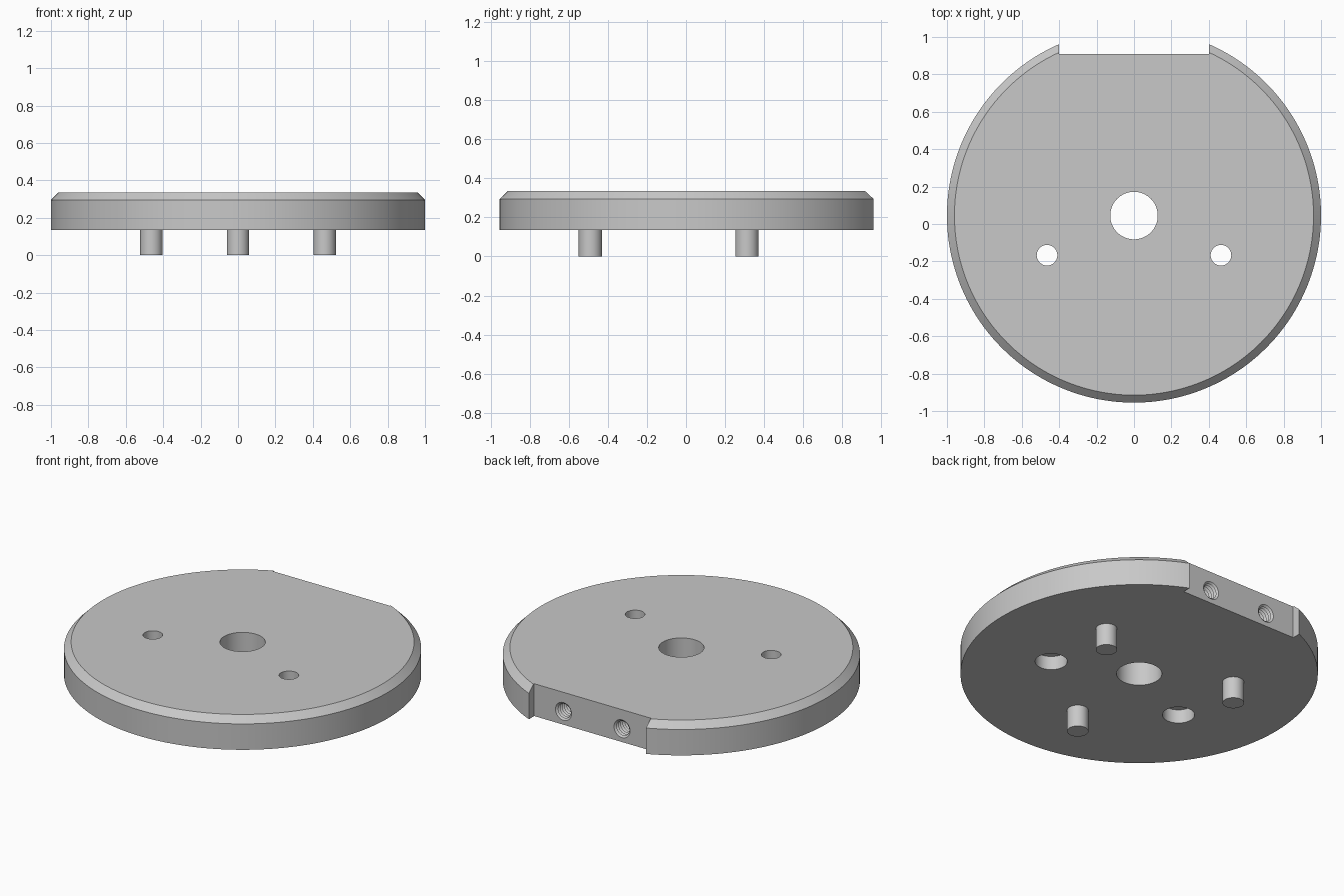
import bpy
import bmesh
import math
from mathutils import Matrix, Vector

if "Cube" in bpy.data.objects:
    bpy.data.objects.remove(bpy.data.objects["Cube"], do_unlink=True)

CY = 0.045                  # disc axis in y
BOTTOM, TOP = 0.135, 0.335  # disc underside and top
FLAT_Y = 0.91               # face of the rear notch

grey = bpy.data.materials.new("plain grey")
grey.use_nodes = True
grey.diffuse_color = (0.58, 0.58, 0.58, 1)
grey.node_tree.nodes["Principled BSDF"].inputs["Base Color"].default_value = grey.diffuse_color


def make_object(name, bm):
    bmesh.ops.recalc_face_normals(bm, faces=bm.faces)
    mesh = bpy.data.meshes.new(name)
    bm.to_mesh(mesh)
    bm.free()
    mesh.materials.append(grey)
    obj = bpy.data.objects.new(name, mesh)
    bpy.context.scene.collection.objects.link(obj)
    return obj


def lathe(name, profile, matrix, sides=64):
    """Closed solid of revolution from (radius, height) pairs."""
    bm = bmesh.new()
    rings = []
    for r, z in profile:
        angles = [2 * math.pi * i / sides for i in range(sides)]
        rings.append([bm.verts.new((r * math.cos(a), r * math.sin(a), z)) for a in angles])
    for low, high in zip(rings, rings[1:]):
        for i in range(sides):
            j = (i + 1) % sides
            bm.faces.new((low[i], low[j], high[j], high[i]))
    bm.faces.new(rings[0][::-1])
    bm.faces.new(rings[-1])
    bmesh.ops.transform(bm, matrix=matrix, verts=bm.verts)
    return make_object(name, bm)


def at(x, y, z=0):
    return Matrix.Translation(Vector((x, y, z)))


# Chamfered disc
disc = lathe("disc", [(1, BOTTOM), (1, 0.295), (0.96, TOP)], at(0, CY), 192)

# Centre bore and rear notch cutters
cutters = [lathe("centre_bore_cutter", [(0.127, 0), (0.127, 0.5)], at(0, CY))]
bm = bmesh.new()
bmesh.ops.create_cube(bm, size=1, matrix=at(0, FLAT_Y + 0.25, 0.25) @ Matrix.Diagonal((0.8, 0.5, 1, 1)))
cutters.append(make_object("notch_cutter", bm))

# Threaded hole profile: a row of V-shaped rings
pitch, turns = 0.02, 15
thread = [(0.055, -0.05)]
for i in range(turns):
    thread += [(0.055, i * pitch), (0.043, (i + 0.5) * pitch)]
thread.append((0.043, turns * pitch))

for side, x in (("right", -1), ("left", 1)):
    # Counterbored screw hole, wide at the underside
    step = BOTTOM + 0.085
    cutters.append(lathe(side + "_screw_hole_cutter",
                         [(0.09, 0), (0.09, step), (0.055, step), (0.055, 0.5)],
                         at(x * 0.465, -0.167)))
    # Threaded hole in the notch face, running towards the front
    cutters.append(lathe(side + "_thread_cutter", thread,
                         at(x * 0.2, FLAT_Y, 0.217) @ Matrix.Rotation(math.pi / 2, 4, "X"), 32))

# Cut the disc, bake the result and drop the cutters
for cutter in cutters:
    cutter.hide_render = True
    mod = disc.modifiers.new(cutter.name, "BOOLEAN")
    mod.operation = "DIFFERENCE"
    mod.solver = "EXACT"
    mod.object = cutter
bpy.context.view_layer.update()
baked = bpy.data.meshes.new_from_object(disc.evaluated_get(bpy.context.evaluated_depsgraph_get()))
disc.modifiers.clear()
disc.data = baked
for cutter in cutters:
    bpy.data.objects.remove(cutter, do_unlink=True)

# Three locating pins spaced evenly around the axis
parts = [disc]
for name, degrees in (("left_pin", 30), ("right_pin", 150), ("front_pin", 270)):
    a = math.radians(degrees)
    parts.append(lathe(name, [(0.06, 0), (0.06, BOTTOM + 0.01)],
                       at(0.535 * math.cos(a), CY + 0.535 * math.sin(a)), 48))

# Smooth round walls, sharp edges
bpy.ops.object.select_all(action="DESELECT")
for part in parts:
    part.select_set(True)
bpy.context.view_layer.objects.active = disc
bpy.ops.object.shade_smooth_by_angle(angle=math.radians(30))
